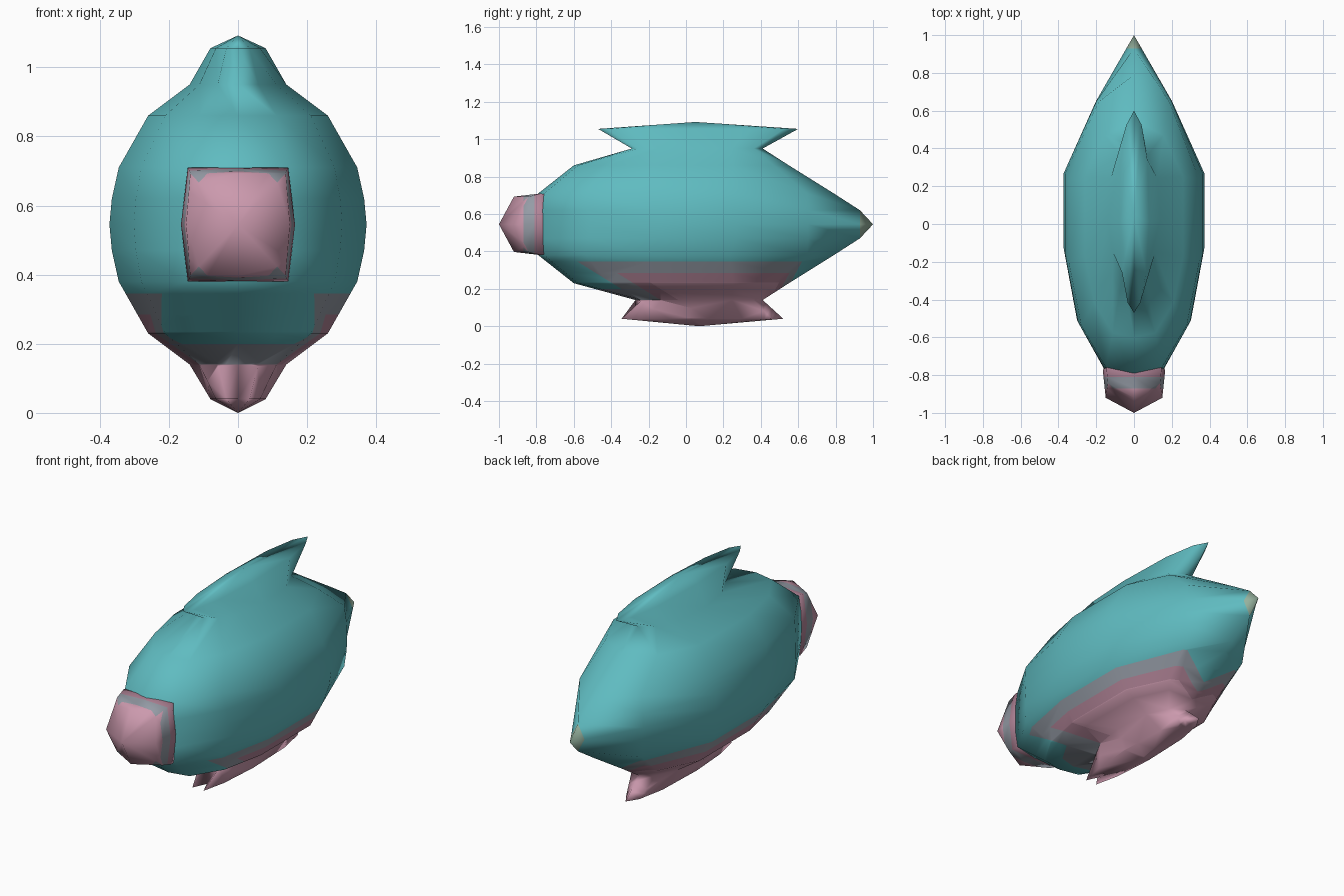
import bpy, bmesh, math
from mathutils import Vector

if "Cube" in bpy.data.objects:
    bpy.data.objects.remove(bpy.data.objects["Cube"])

COLOURS = [("teal", (0.115, 0.50, 0.53)), ("grey mauve", (0.30, 0.33, 0.38)),
           ("dusky rose", (0.44, 0.23, 0.31)), ("pink", (0.60, 0.32, 0.42)),
           ("tan", (0.30, 0.44, 0.34))]
MATS = []
for name, c in COLOURS:
    m = bpy.data.materials.new(name)
    m.diffuse_color = (*c, 1)
    m.use_nodes = True
    m.node_tree.nodes["Principled BSDF"].inputs["Base Color"].default_value = m.diffuse_color
    MATS.append(m)
TEAL, GREY, ROSE, PINK, TAN = range(5)


def loft(bm, rings, start=None, end=None):
    """Skin a list of equal-length rings, closing the ends with fans or caps."""
    vs = [[bm.verts.new(p) for p in r] for r in rings]
    n = len(vs[0])
    for a, b in zip(vs, vs[1:]):
        for i in range(n):
            j = (i + 1) % n
            bm.faces.new((a[i], a[j], b[j], b[i]))
    for ring, tip in ((vs[0], start), (vs[-1], end)):
        if tip is None:
            bm.faces.new(ring)
        else:
            t = bm.verts.new(tip)
            for i in range(n):
                bm.faces.new((ring[i], ring[(i + 1) % n], t))


def cut(bm, co, no, below=None):
    """Slice the mesh along a plane, only under a given height if asked."""
    faces = [f for f in bm.faces
             if below is None or f.calc_center_median().z < below]
    geom = set(faces)
    for f in faces:
        geom.update(f.edges)
        geom.update(f.verts)
    bmesh.ops.bisect_plane(bm, geom=list(geom), dist=0.0005,
                           plane_co=co, plane_no=no)


def finish(bm, name, rule, angle):
    bmesh.ops.recalc_face_normals(bm, faces=bm.faces[:])
    for f in bm.faces:
        f.material_index = rule(f.calc_center_median())
    me = bpy.data.meshes.new(name)
    bm.to_mesh(me)
    bm.free()
    for m in MATS:
        me.materials.append(m)
    ob = bpy.data.objects.new(name, me)
    bpy.context.collection.objects.link(ob)
    bpy.ops.object.select_all(action='DESELECT')
    ob.select_set(True)
    bpy.context.view_layer.objects.active = ob
    bpy.ops.object.shade_smooth_by_angle(angle=math.radians(angle))


# Half outlines, back tip to front: (width share, length share)
def hull(a, b, wide=.54):
    return [(0, 1), (wide, a), (1, b), (1, .372), (.81, .161), (.43, .02), (0, 0)]


FIN = [(0, 1), (.5, .93), (.88, .76), (1, .45), (.8, .2), (.42, .05), (0, 0)]


def ring(z, w, front, back, shape, notch=0.0):
    half = [(w * x, front + (back - front) * t, z) for x, t in shape]
    half[-1] = (0, front + notch, z)
    return half + [(-x, y, z) for x, y, z in half[-2:0:-1]]


# Body with the top and bottom fins grown out of it
NECK, SHOULDER = hull(.93, .74, .6), hull(.91, .65)
EQUATOR, NEAR = hull(.806, .594), hull(.84, .615)
bm = bmesh.new()
loft(bm, [
    ring(.04, .08, -.39, .52, FIN, .12),
    ring(.14, .14, -.27, .41, FIN),
    ring(.23, .26, -.60, .55, NECK),
    ring(.38, .345, -.79, .79, SHOULDER),
    ring(.47, .365, -.80, .93, NEAR),
    ring(.545, .372, -.80, 1.0, EQUATOR),
    ring(.62, .365, -.80, .93, NEAR),
    ring(.71, .345, -.79, .79, SHOULDER),
    ring(.86, .26, -.60, .55, NECK),
    ring(.95, .14, -.29, .41, FIN),
    ring(1.055, .08, -.47, .60, FIN),
], start=(0, .07, 0.0), end=(0, .05, 1.092))

# Belly bands: flat upper edge, dropping lower at the front and the back
TOP, LOW = .345, .20
F_N, F_CO = Vector((0, -.18, -.29)).normalized(), Vector((0, -.58, TOP))
B_N, B_CO = Vector((0, .13, -.07)).normalized(), Vector((0, .62, TOP))
BANDS = (0, .06, .11)


def depth(c):
    front = max(-(c - F_CO).dot(F_N), LOW - c.z)
    back = max(-(c - B_CO).dot(B_N) * 2, LOW - c.z)
    return min(TOP - c.z, front, back)


for d in BANDS:
    cut(bm, (0, 0, TOP - d), (0, 0, 1))
    if d < .06:
        cut(bm, (0, 0, LOW - d), (0, 0, 1))
    cut(bm, F_CO - F_N * d, F_N, TOP - d)
    cut(bm, B_CO - B_N * d / 2, B_N, TOP - d)
cut(bm, (0, .93, 0), (0, 1, 0))


def body_rule(c):
    if c.y > .93:
        return TAN
    if c.z < .14:
        return PINK
    d = depth(c)
    return TEAL if d < 0 else GREY if d < BANDS[1] else ROSE if d < BANDS[2] else PINK


finish(bm, "body", body_rule, 180)


# Blunt nose: square at the base, with corners swept back into a dome
def square(y, w, h, corner, sweep=0.0):
    pts = [(1, 0), (corner, 1), (0, 1), (-corner, 1),
           (-1, 0), (-corner, -1), (0, -1), (corner, -1)]
    return [(w * x, y + sweep * abs(x * z), .545 + h * z) for x, z in pts]


bm = bmesh.new()
loft(bm, [square(-.74, .15, .155, .95), square(-.775, .165, .165, .88),
          square(-.92, .15, .148, .92, .085)], end=(0, -1, .545))
for y in (-.87, -.81):
    cut(bm, (0, y, 0), (0, 1, 0))


def nose_rule(c):
    # The front dome is all pink; the sides are banded
    if c.y < -.87 or (abs(c.x) < .135 and abs(c.z - .545) < .135 and c.y < -.8):
        return PINK
    return GREY if c.y < -.81 else ROSE


finish(bm, "nose", nose_rule, 100)
